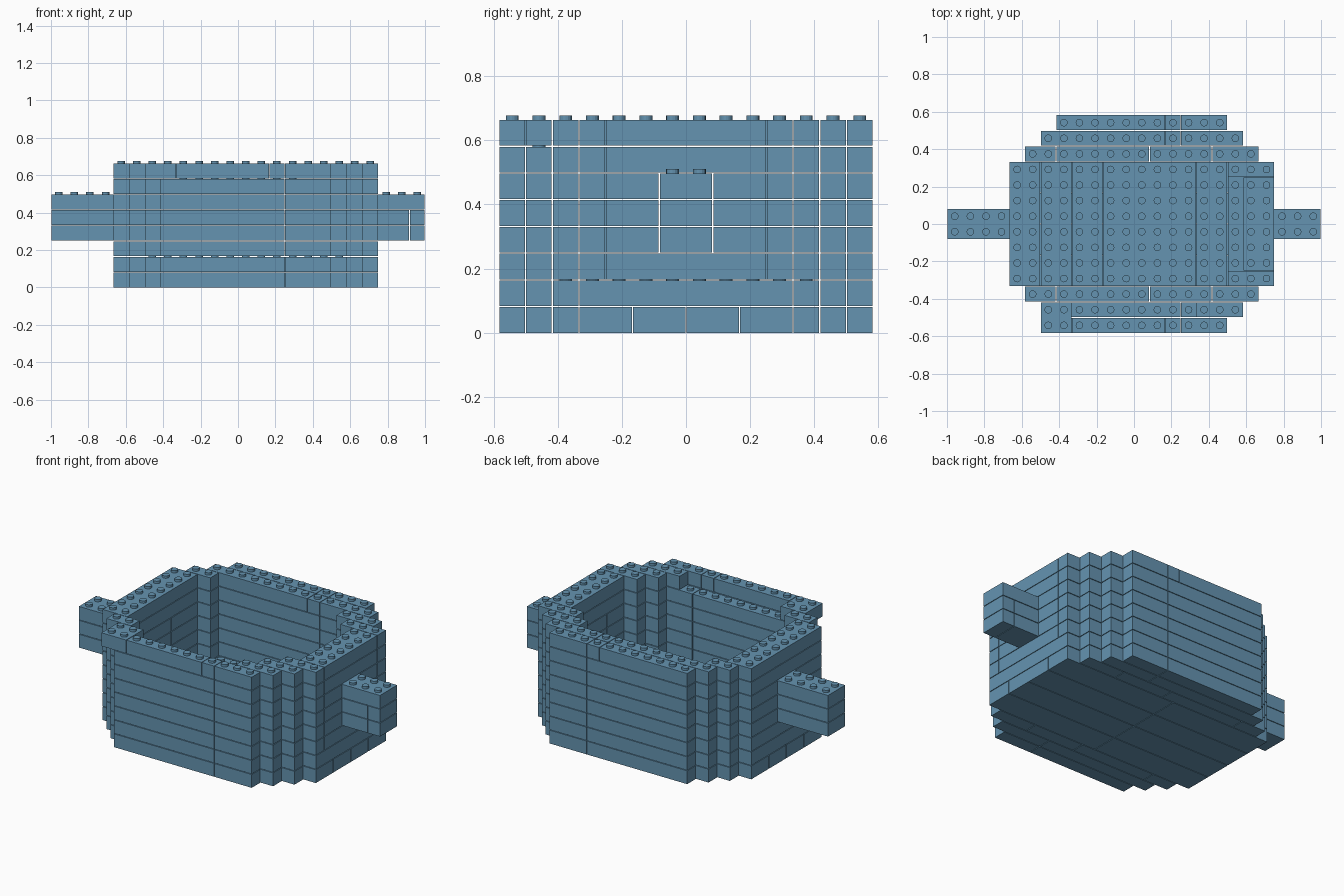
import bpy, bmesh
from mathutils import Matrix

if "Cube" in bpy.data.objects:
    bpy.data.objects.remove(bpy.data.objects["Cube"])

U = 1 / 12            # one stud pitch, also one layer height
GAP = 0.0018          # seam half-width between bricks
LAYERS = 8

blue = bpy.data.materials.new("steel_blue")
blue.diffuse_color = (0.13, 0.295, 0.44, 1)
blue.use_nodes = True
blue.node_tree.nodes["Principled BSDF"].inputs["Base Color"].default_value = blue.diffuse_color

# bricks per part: (x0, x1, y0, y1, layer) in stud units
parts = {"floor": [], "front_wall": [], "back_wall": [], "left_wall": [],
         "right_wall": [], "left_handle": [], "right_handle": []}


def add(part, layer, *boxes):
    for b in boxes:
        parts[part].append((*b, layer))


for k in range(LAYERS):
    top = k == LAYERS - 1
    # stepped front and back walls
    for part, s in (("front_wall", -1), ("back_wall", 1)):
        def row(y, *xs):
            ya, yb = sorted((s * y, s * (y + 1)))
            add(part, k, *[(a, b, ya, yb) for a, b in xs])
        row(4, (-7, -5), (5, 8))
        if top and s < 0:                  # top front layer leaves an inner ledge
            add(part, k, (-6, -4, -7, -5))
            row(6, (-4, 2), (2, 3), (3, 6))
            row(5, (4, 7))
        elif top:
            row(6, (-5, 2), (2, 3), (3, 6))
            row(5, (-6, 2), (2, 3), (3, 7))
        else:
            row(6, (-5, 3), (3, 6))
            row(5, (-6, 3), (3, 7))
        if k < 2:                          # floor strips beside the walls
            ya, yb = sorted((s * 4, s * 5))
            add("floor", k, (-5, 1, ya, yb), (1, 5, ya, yb))
    if k == 0:                             # bottom floor layer, lengthwise bricks
        for y in range(-4, 4, 2):
            add("floor", k, (-8, 0, y, y + 2), (0, 9, y, y + 2))
    elif k == 1:                           # second floor layer, crosswise bricks
        xs = (-8, -6, -4, -2, 4, 6, 9)
        add("floor", k, *[(a, b, -4, 4) for a, b in zip(xs, xs[1:])])
    else:
        add("right_wall", k, (6, 9, -4, -3), (6, 9, 3, 4))
        if 3 <= k <= 5:                    # handle layers
            add("left_wall", k, (-8, -6, -4, -1), (-8, -6, 1, 4))
            add("right_wall", k, (7, 9, -3, -1), (7, 9, 1, 3))
            add("left_handle", k, (-12, -6, -1, 1))
            if k == 5:
                add("right_handle", k, (7, 12, -1, 1))
            else:
                add("right_handle", k, (7, 11, -1, 1), (11, 12, -1, 1))
        else:
            add("left_wall", k, (-8, -6, -4, 4))
            add("right_wall", k, (7, 9, -3, 3))

# cells filled by bricks, so studs appear only where uncovered
filled = {(x, y, k) for bricks in parts.values()
          for x0, x1, y0, y1, k in bricks
          for x in range(x0, x1) for y in range(y0, y1)}

for name, bricks in parts.items():
    bm = bmesh.new()
    for x0, x1, y0, y1, k in bricks:
        # brick body
        size = ((x1 - x0) * U - 2 * GAP, (y1 - y0) * U - 2 * GAP, U - 2 * GAP)
        mid = ((x0 + x1) / 2 * U, (y0 + y1) / 2 * U, (k + 0.5) * U - GAP)
        bmesh.ops.create_cube(bm, size=1, matrix=Matrix.Translation(mid)
                              @ Matrix.Diagonal((*size, 1)))
        # studs
        for x in range(x0, x1):
            for y in range(y0, y1):
                if (x, y, k + 1) not in filled:
                    z = (k + 1) * U - 2 * GAP
                    bmesh.ops.create_cone(
                        bm, cap_ends=True, segments=16, radius1=0.02, radius2=0.02,
                        depth=0.015, matrix=Matrix.Translation(
                            ((x + 0.5) * U, (y + 0.5) * U, z + 0.0065)))
    me = bpy.data.meshes.new(name)
    bm.to_mesh(me)
    bm.free()
    me.materials.append(blue)
    bpy.context.collection.objects.link(bpy.data.objects.new(name, me))
